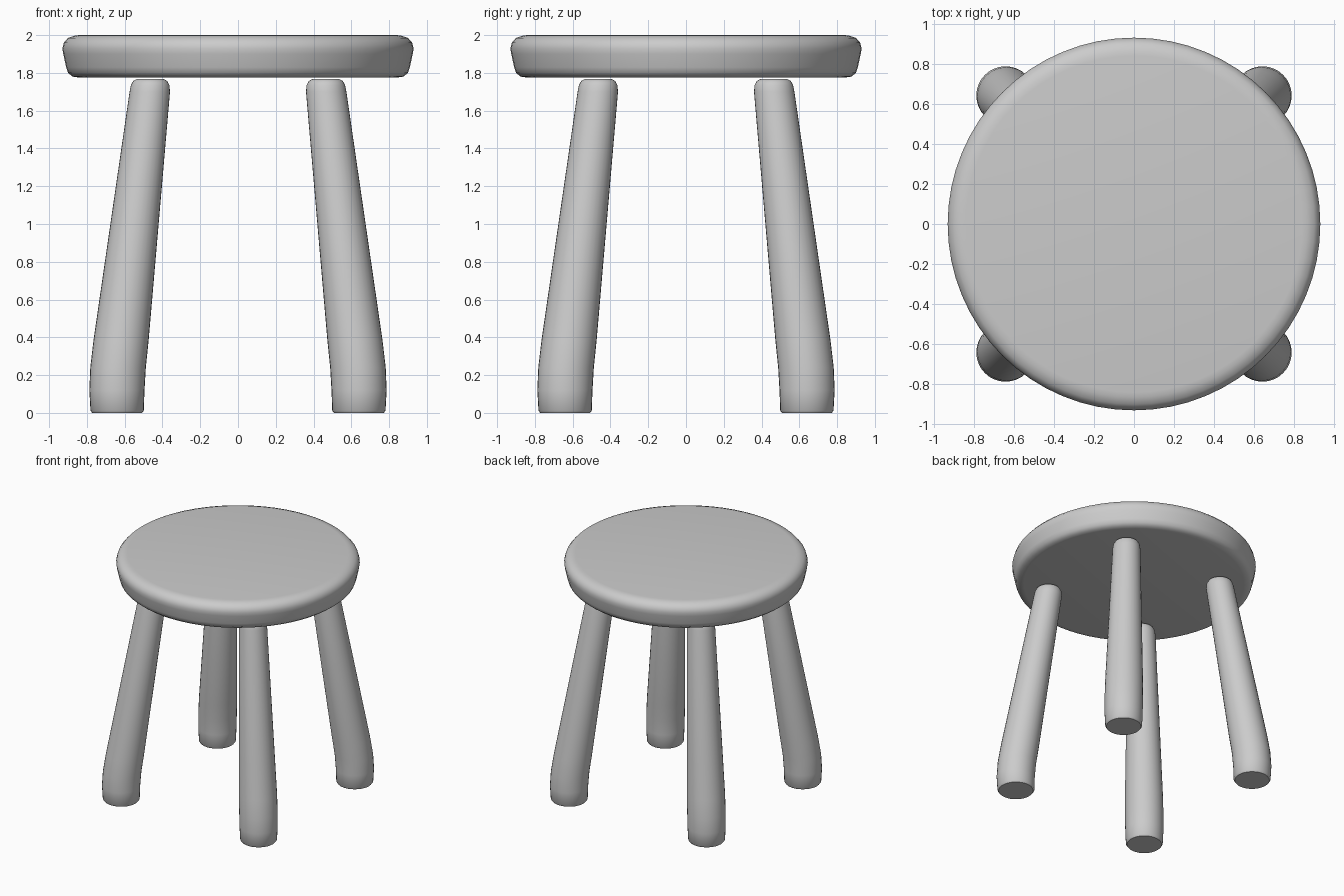
import bpy
import bmesh
import math

if "Cube" in bpy.data.objects:
    bpy.data.objects.remove(bpy.data.objects["Cube"], do_unlink=True)

# One plain grey for the whole stool
grey = bpy.data.materials.new("plain grey")
grey.use_nodes = True
colour = (0.6, 0.6, 0.6, 1)
grey.diffuse_color = colour
grey.node_tree.nodes["Principled BSDF"].inputs["Base Color"].default_value = colour


def loft(name, sections, sides, angle):
    """Skin horizontal circles given as (x, y, z, radius), capped at both ends."""
    bm = bmesh.new()
    rings = []
    for x, y, z, r in sections:
        turns = [math.tau * i / sides for i in range(sides)]
        rings.append([bm.verts.new((x + r * math.cos(t), y + r * math.sin(t), z))
                      for t in turns])
    for low, high in zip(rings, rings[1:]):
        for i in range(sides):
            j = (i + 1) % sides
            bm.faces.new((low[i], low[j], high[j], high[i]))
    bm.faces.new(rings[0][::-1])
    bm.faces.new(rings[-1])
    mesh = bpy.data.meshes.new(name)
    bm.to_mesh(mesh)
    bm.free()
    mesh.materials.append(grey)
    obj = bpy.data.objects.new(name, mesh)
    bpy.context.collection.objects.link(obj)
    bpy.ops.object.select_all(action="DESELECT")
    obj.select_set(True)
    bpy.context.view_layer.objects.active = obj
    bpy.ops.object.shade_smooth_by_angle(angle=math.radians(angle))
    return obj


# Round seat with a soft rim that narrows towards the underside: (radius, z)
rim = [(0.84, 1.775), (0.875, 1.78), (0.9, 1.8), (0.91, 1.83), (0.925, 1.9),
       (0.93, 1.93), (0.922, 1.96), (0.9, 1.985), (0.865, 1.997), (0.84, 2.0)]
loft("seat", [(0, 0, z, r) for r, z in rim], 64, 40)

# Splayed legs, thick and upright at the foot, thinner at the top:
# (distance out along x and y, z, radius)
leg = [(0.64, 0, 0.132), (0.64, 0.012, 0.141), (0.641, 0.12, 0.146),
       (0.635, 0.24, 0.147), (0.619, 0.385, 0.146), (0.467, 1.7, 0.107),
       (0.465, 1.735, 0.102), (0.465, 1.757, 0.09), (0.465, 1.768, 0.07)]
for depth, sy in (("front", -1), ("back", 1)):
    for side, sx in (("left", 1), ("right", -1)):
        loft(f"{depth}_{side}_leg",
             [(sx * d, sy * d, z, r) for d, z, r in leg], 32, 50)
